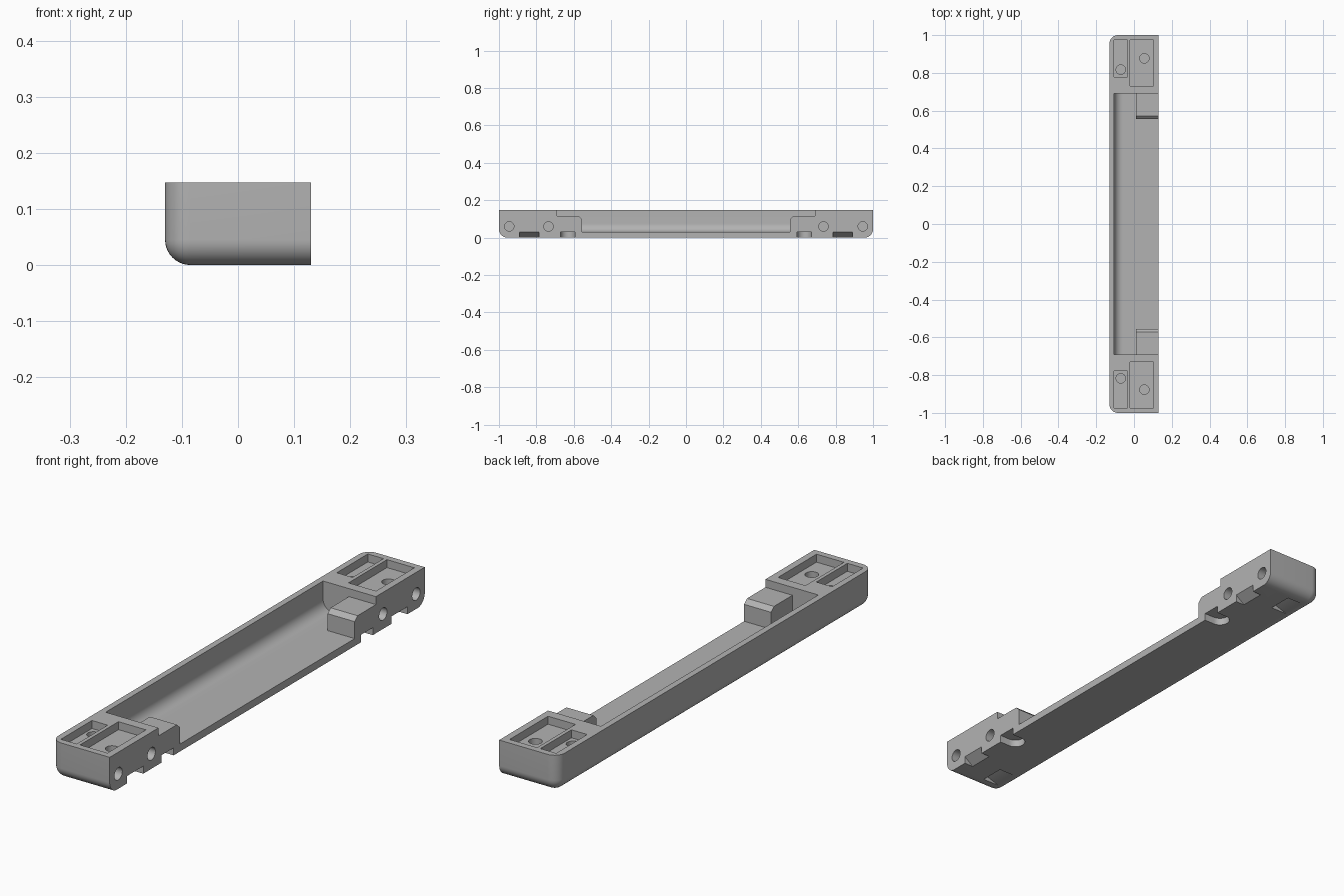
import bpy
import bmesh
from math import sin, cos, pi, radians

if "Cube" in bpy.data.objects:
    bpy.data.objects.remove(bpy.data.objects["Cube"], do_unlink=True)

W, H = 0.13, 0.147      # half width, height
FLOOR, LEDGE = 0.03, 0.115
R = 0.045               # outer rounding

grey = bpy.data.materials.new("plain grey")
grey.use_nodes = True
grey.diffuse_color = (0.45, 0.45, 0.45, 1)
grey.node_tree.nodes["Principled BSDF"].inputs["Base Color"].default_value = grey.diffuse_color


def add_object(name, bm):
    bmesh.ops.recalc_face_normals(bm, faces=bm.faces[:])
    mesh = bpy.data.meshes.new(name)
    bm.to_mesh(mesh)
    bm.free()
    mesh.materials.append(grey)
    obj = bpy.data.objects.new(name, mesh)
    bpy.context.collection.objects.link(obj)
    return obj


def prism(name, axis, outline, lo, hi):
    """Extrude a 2D outline along an axis."""
    place = {"x": lambda u, v, t: (t, u, v),
             "y": lambda u, v, t: (u, t, v),
             "z": lambda u, v, t: (u, v, t)}[axis]
    bm = bmesh.new()
    rings = [[bm.verts.new(place(u, v, t)) for u, v in outline] for t in (lo, hi)]
    for ring in rings:
        bm.faces.new(ring)
    n = len(outline)
    for i in range(n):
        j = (i + 1) % n
        bm.faces.new((rings[0][i], rings[0][j], rings[1][j], rings[1][i]))
    return add_object(name, bm)


def rect(u0, u1, v0, v1):
    return [(u0, v0), (u1, v0), (u1, v1), (u0, v1)]


def arc(u, v, r, start, end, n):
    angles = [radians(start + (end - start) * i / n) for i in range(n + 1)]
    return [(u + r * cos(a), v + r * sin(a)) for a in angles]


def circle(u, v, r=0.025):
    return arc(u, v, r, 0, 360, 32)[:-1]


def combine(target, tool, operation="DIFFERENCE"):
    tool.hide_render = True
    mod = target.modifiers.new("combine", "BOOLEAN")
    mod.operation, mod.solver, mod.object = operation, "EXACT", tool
    with bpy.context.temp_override(object=target, active_object=target):
        bpy.ops.object.modifier_apply(modifier=mod.name)
    bpy.data.objects.remove(tool, do_unlink=True)


# Main body: box rounded at the outer corners and along the underside
bm = bmesh.new()
bmesh.ops.create_cube(bm, size=1)
for v in bm.verts:
    v.co = (v.co.x * 2 * W, v.co.y * 2, (v.co.z + 0.5) * H)
rounded = []
for e in bm.edges:
    mid = (e.verts[0].co + e.verts[1].co) / 2
    upright = abs(mid.z - H / 2) < 0.01
    if (upright and mid.x < 0) or (mid.z < 0.01 and mid.x < W - 0.01):
        rounded.append(e)
bmesh.ops.bevel(bm, geom=rounded, offset=R, segments=10, profile=0.5,
                affect="EDGES", clamp_overlap=True)
body = add_object("tray_body", bm)

# Long trough, open on one side, with a rounded inner corner
trough = arc(-0.105 + R, FLOOR + R, R, 180, 270, 10)
trough += [(W + 0.1, FLOOR), (W + 0.1, H + 0.1), (-0.105, H + 0.1)]
combine(body, prism("trough_cutter", "y", trough, -0.69, 0.69))

for s in (-1, 1):
    # Chamfered block at the end of the trough
    block = [(s * y, z) for y, z in ((0.555, 0.02), (0.555, 0.098), (0.573, LEDGE),
                                     (0.72, LEDGE), (0.72, 0.02))]
    combine(body, prism("end_block", "x", block, 0.01, W), "UNION")

    # Top pockets, each with a blind screw hole
    for x0, x1, y0, hx, hy in ((-0.105, -0.035, 0.777, -0.07, 0.817),
                               (-0.02, 0.102, 0.73, 0.055, 0.877)):
        combine(body, prism("pocket_cutter", "z", rect(x0, x1, s * y0, s * 0.974), LEDGE, H + 0.1))
        combine(body, prism("screw_hole_cutter", "z", circle(hx, s * hy), 0.06, H))

    # Blind holes in the open side
    for y in (0.735, 0.945):
        combine(body, prism("side_hole_cutter", "x", circle(s * y, 0.06), W - 0.07, W + 0.1))

    # Round-ended slot under the block
    slot = arc(0.085, s * 0.632, 0.038, 90, 270, 14)
    slot += [(W + 0.1, s * 0.632 - 0.038), (W + 0.1, s * 0.632 + 0.038)]
    combine(body, prism("slot_cutter", "z", slot, -0.1, FLOOR))

    # Sloping notch at the lower edge and sloping recess in the underside
    notch = [(0.09, 0), (W, FLOOR), (W + 0.1, FLOOR), (W + 0.1, -0.1), (0.09, -0.1)]
    combine(body, prism("notch_cutter", "y", notch, s * 0.787, s * 0.89))
    recess = [(-0.085, 0), (-0.01, 0.025), (-0.01, -0.1), (-0.085, -0.1)]
    combine(body, prism("recess_cutter", "y", recess, s * 0.84, s * 0.94))

# Smooth the roundings and keep the corners crisp
bpy.ops.object.select_all(action="DESELECT")
body.select_set(True)
bpy.context.view_layer.objects.active = body
bpy.ops.object.shade_smooth_by_angle(angle=radians(30))
